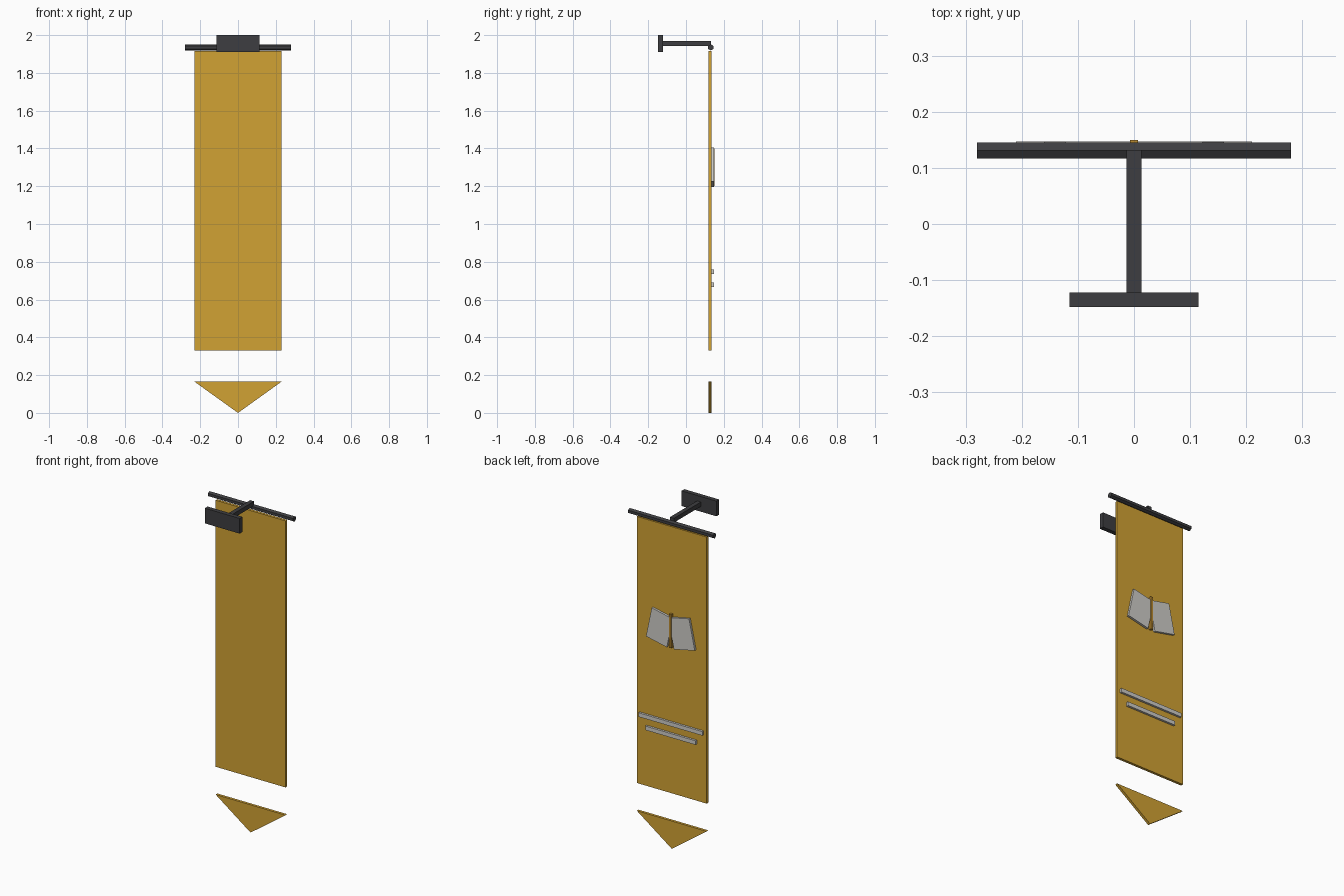
import bpy, bmesh, math
from mathutils import Matrix, Vector

if "Cube" in bpy.data.objects:
    bpy.data.objects.remove(bpy.data.objects["Cube"])


def material(name, rgb):
    m = bpy.data.materials.new(name)
    m.diffuse_color = (*rgb, 1)
    m.use_nodes = True
    m.node_tree.nodes["Principled BSDF"].inputs["Base Color"].default_value = m.diffuse_color
    return m


IRON = material("dark_iron", (0.048, 0.048, 0.052))
CLOTH = material("gold_cloth", (0.64, 0.36, 0.034))
PALE = material("pale_trim", (0.62, 0.61, 0.58))
BROWN = material("spine_gold", (0.5, 0.26, 0.03))


def finish(name, bm, mat):
    bmesh.ops.recalc_face_normals(bm, faces=bm.faces)
    me = bpy.data.meshes.new(name)
    bm.to_mesh(me)
    bm.free()
    me.materials.append(mat)
    ob = bpy.data.objects.new(name, me)
    bpy.context.collection.objects.link(ob)
    return ob


def box(name, x, y, z, mat, tilt=0):
    """Box from (min, max) ranges, optionally tilted about y."""
    bm = bmesh.new()
    r = (x, y, z)
    size = [b - a for a, b in r]
    centre = Vector([(a + b) / 2 for a, b in r])
    bmesh.ops.create_cube(bm, size=1, matrix=Matrix.Translation(centre)
                          @ Matrix.Rotation(tilt, 4, 'Y') @ Matrix.Diagonal((*size, 1)))
    return finish(name, bm, mat)


def prism(name, pts, y0, y1, mat):
    """Extrude an xz outline along y."""
    bm = bmesh.new()
    f = bm.faces.new([bm.verts.new((x, y0, z)) for x, z in pts])
    ext = bmesh.ops.extrude_face_region(bm, geom=[f])
    vs = [g for g in ext["geom"] if isinstance(g, bmesh.types.BMVert)]
    bmesh.ops.translate(bm, verts=vs, vec=(0, y1 - y0, 0))
    return finish(name, bm, mat)


# Wall bracket: plate and arm
box("wall_plate", (-0.115, 0.115), (-0.148, -0.122), (1.91, 2.0), IRON)
box("bracket_arm", (-0.013, 0.013), (-0.13, 0.132), (1.942, 1.968), IRON)

# Six-sided hanging rod, one edge facing up
bm = bmesh.new()
bmesh.ops.create_cone(bm, cap_ends=True, segments=6, radius1=0.016, radius2=0.016, depth=0.56)
top = max(bm.verts, key=lambda v: v.co.x).co
turn = math.atan2(top.y, top.x)
bmesh.ops.transform(bm, verts=bm.verts, matrix=Matrix.Translation((0, 0.131, 1.935))
                    @ Matrix.Rotation(math.pi / 2, 4, 'Y') @ Matrix.Rotation(-turn, 4, 'Z'))
finish("hanging_rod", bm, IRON)

# Cloth panel and separate pointed tail
Y0, Y1 = 0.118, 0.134
box("banner_cloth", (-0.23, 0.23), (Y0, Y1), (0.33, 1.915), CLOTH)
prism("banner_tail", [(-0.23, 0.165), (0.23, 0.165), (0, 0)], Y0, Y1, CLOTH)

# Open book emblem on the back: two tilted pages and a spine
for side, s in (("left", -1), ("right", 1)):
    cx = s * 0.073
    box("book_page_" + side, (cx - 0.07, cx + 0.07), (0.132, 0.147), (1.2095, 1.3925),
        PALE, -s * math.radians(12))
box("book_spine", (-0.007, 0.007), (0.132, 0.15), (1.2, 1.4), BROWN)

# Two trim bars below the emblem
for name, w, z in (("upper_bar", 0.21, 0.746), ("lower_bar", 0.165, 0.679)):
    box(name, (-w, w), (0.132, 0.147), (z - 0.012, z + 0.012), PALE)
